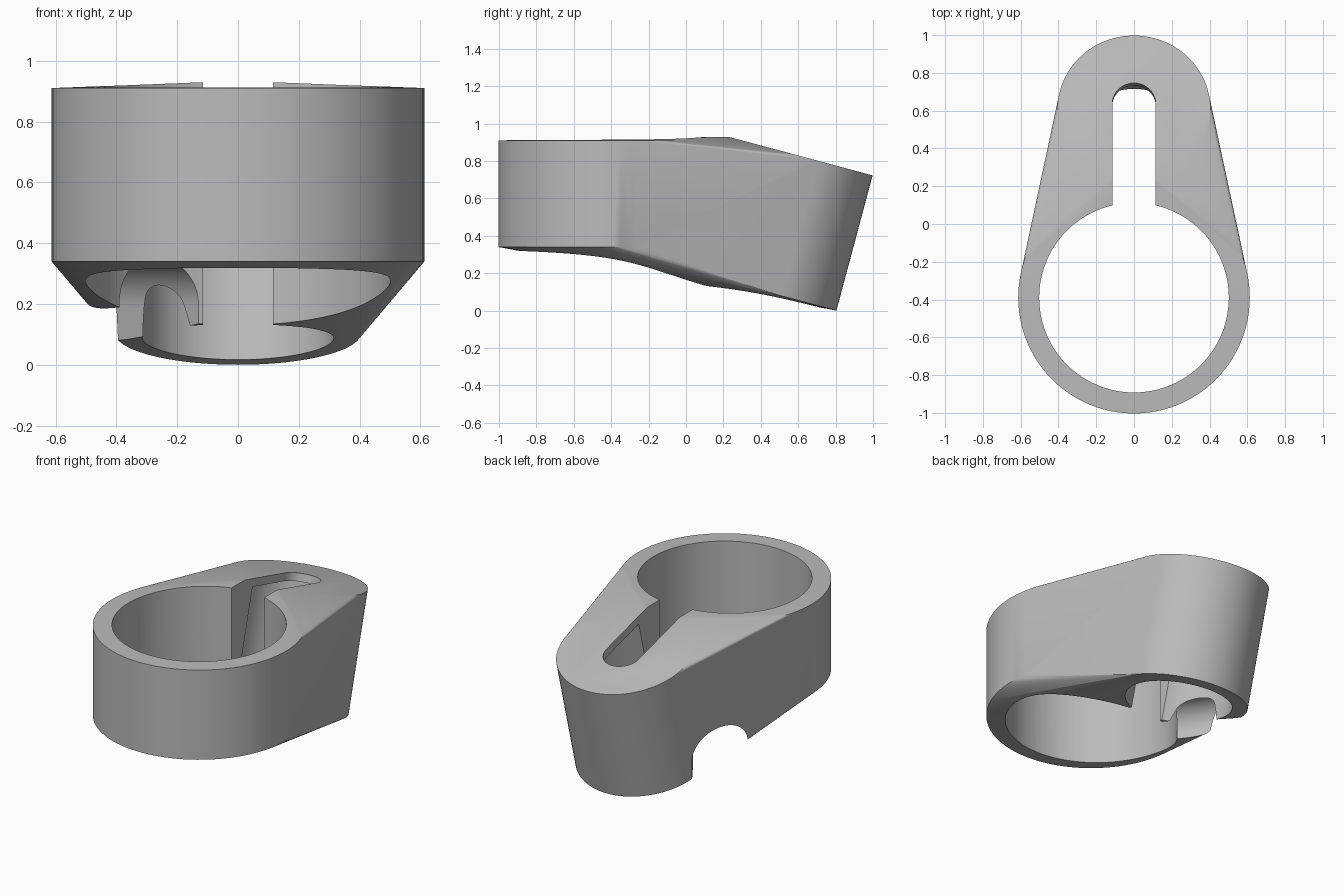
import bpy, bmesh
from math import sin, cos, pi, radians
from mathutils import Matrix, Vector

cube = bpy.data.objects.get("Cube")
if cube:
    bpy.data.objects.remove(cube, do_unlink=True)

grey = bpy.data.materials.new("plain grey")
grey.use_nodes = True
COLOUR = (0.5, 0.5, 0.5, 1)
grey.diffuse_color = COLOUR
grey.node_tree.nodes["Principled BSDF"].inputs["Base Color"].default_value = COLOUR

RING_Y = -0.39
RING_BASE, RING_TOP = 0.34, 0.91
BOSS_HEIGHT = 0.748


def arc(radius, start=0, end=2 * pi, steps=96, centre=0):
    return [(radius * cos(start + (end - start) * i / steps),
             centre + radius * sin(start + (end - start) * i / steps))
            for i in range(steps + 1)]


def circle(radius):
    return arc(radius)[:-1]


def new_object(name, bm):
    mesh = bpy.data.meshes.new(name)
    bm.to_mesh(mesh)
    bm.free()
    mesh.materials.append(grey)
    obj = bpy.data.objects.new(name, mesh)
    bpy.context.collection.objects.link(obj)
    return obj


def prism(name, outline, frame, low, high):
    """Extrude an outline along the local z axis of a frame."""
    bm = bmesh.new()
    face = bm.faces.new([bm.verts.new((x, y, low)) for x, y in outline])
    out = bmesh.ops.extrude_face_region(bm, geom=[face])
    top = [v for v in out["geom"] if isinstance(v, bmesh.types.BMVert)]
    bmesh.ops.translate(bm, verts=top, vec=(0, 0, high - low))
    bmesh.ops.recalc_face_normals(bm, faces=bm.faces)
    bm.transform(frame)
    return new_object(name, bm)


# Frames: upright ring, boss leaning back, and side passage radial to the ring
ring = Matrix.Translation((0, RING_Y, 0))
boss = Matrix.Translation((0, 0.413, 0.105)) @ Matrix.Rotation(radians(-15), 4, 'X')
turn = radians(33)
passage = ring @ Matrix.Rotation(turn, 4, 'Z') @ Matrix.Rotation(radians(-90), 4, 'X')

# Body: skin stretched around the ring cylinder and the leaning boss cylinder
bm = bmesh.new()
for frame, radius, low, high in ((ring, 0.613, RING_BASE, RING_TOP),
                                 (boss, 0.405, 0, BOSS_HEIGHT)):
    for z in (low, high):
        for x, y in circle(radius):
            bm.verts.new(frame @ Vector((x, y, z)))
hull = bmesh.ops.convex_hull(bm, input=bm.verts)
spare = {v for v in hull["geom_interior"] if isinstance(v, bmesh.types.BMVert)}
bmesh.ops.delete(bm, geom=list(spare), context='VERTS')
bmesh.ops.dissolve_limit(bm, angle_limit=radians(0.05), verts=bm.verts, edges=bm.edges)
bmesh.ops.recalc_face_normals(bm, faces=bm.faces)
body = new_object("clamp_body", bm)

# Cutters: main bore, blind bore, keyhole slot and arched side passage
slot = arc(0.115, 0, pi, 32, 0.03) + [(-0.115, -0.6), (0.115, -0.6)]
# The passage frame has its y axis pointing down
arch = arc(0.155, pi, 2 * pi, 40, -0.2) + [(0.155, 0.3), (-0.155, 0.3)]
cutters = [
    prism("main_bore", circle(0.502), ring, -0.5, 1.5),
    prism("blind_bore", circle(0.315), boss, -0.5, BOSS_HEIGHT - 0.05),
    prism("slot_cut", slot, boss, -0.4, 1.1),
    prism("side_passage", arch, passage, 0.1, 1.6),
]

bpy.context.view_layer.objects.active = body
for cutter in cutters:
    cutter.hide_render = True
    cut = body.modifiers.new(cutter.name, 'BOOLEAN')
    cut.operation = 'DIFFERENCE'
    cut.solver = 'EXACT'
    cut.object = cutter
    bpy.ops.object.modifier_apply(modifier=cut.name)
for cutter in cutters:
    bpy.data.objects.remove(cutter, do_unlink=True)

# Smooth the curved walls, keep the rims sharp
bpy.ops.object.select_all(action='DESELECT')
body.select_set(True)
bpy.ops.object.shade_smooth_by_angle(angle=radians(30))
